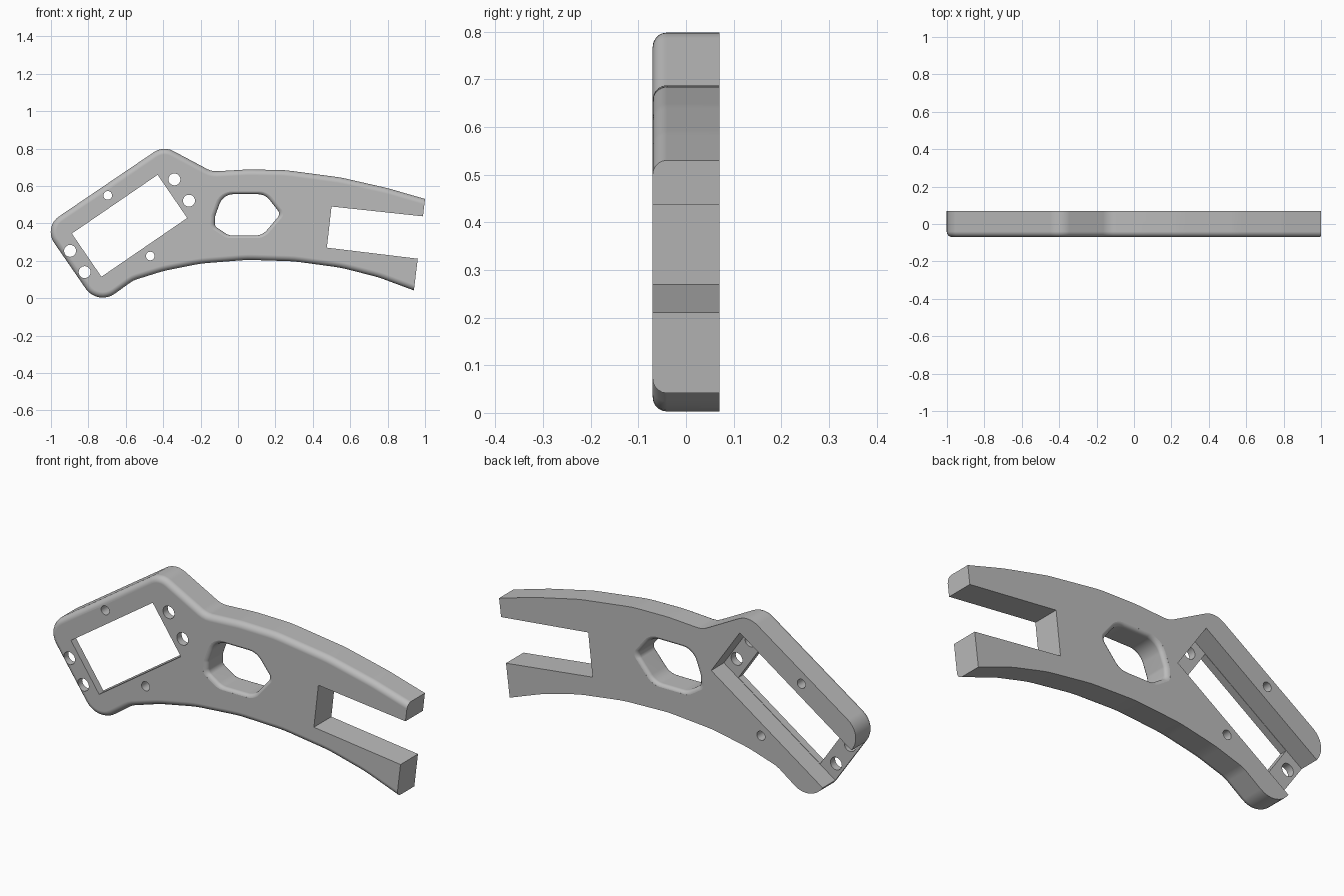
import bpy, bmesh
from math import sin, cos, tan, pi, radians
from mathutils import Vector, Matrix

if "Cube" in bpy.data.objects:
    bpy.data.objects.remove(bpy.data.objects["Cube"], do_unlink=True)

HALF = 0.07      # half thickness of the plate
FILLET = 0.03    # rounding of the front rim

grey = bpy.data.materials.new("plain grey")
grey.use_nodes = True
colour = (0.5, 0.5, 0.5, 1)
grey.diffuse_color = colour
grey.node_tree.nodes["Principled BSDF"].inputs["Base Color"].default_value = colour


def rounded(corners):
    """Closed outline from (x, z, radius) corners, each replaced by an arc."""
    out = []
    for i, (x, z, r) in enumerate(corners):
        p = Vector((x, z))
        a = (Vector(corners[i - 1][:2]) - p).normalized()
        b = (Vector(corners[(i + 1) % len(corners)][:2]) - p).normalized()
        turn = pi - a.angle(b)
        if r == 0 or turn < 0.02:
            out.append(p)
            continue
        centre = p + (a + b).normalized() * (r / cos(turn / 2))
        start = p + a * (r * tan(turn / 2)) - centre
        sign = 1 if (-a).cross(b) > 0 else -1
        n = max(2, round(turn / radians(11)))
        for k in range(n + 1):
            out.append(centre + Matrix.Rotation(sign * turn * k / n, 2) @ start)
    return out


def circle(x, z, r, n=24):
    return [Vector((x + r * cos(2 * pi * k / n), z + r * sin(2 * pi * k / n))) for k in range(n)]


def loft(name, rings):
    """Solid through a list of (y, outline) rings."""
    bm = bmesh.new()
    loops = [[bm.verts.new((p.x, y, p.y)) for p in pts] for y, pts in rings]
    n = len(loops[0])
    for lo, hi in zip(loops, loops[1:]):
        for i in range(n):
            j = (i + 1) % n
            bm.faces.new((lo[i], lo[j], hi[j], hi[i]))
    bm.faces.new(loops[0])
    bm.faces.new(loops[-1])
    bmesh.ops.recalc_face_normals(bm, faces=bm.faces)
    if name == "bracket_plate":
        rim = [e for e in bm.edges if all(v.co.y < 0 for v in e.verts)]
        bmesh.ops.bevel(bm, geom=rim, offset=FILLET, segments=5, profile=0.5, affect='EDGES')
    mesh = bpy.data.meshes.new(name)
    bm.to_mesh(mesh)
    bm.free()
    mesh.materials.append(grey)
    ob = bpy.data.objects.new(name, mesh)
    bpy.context.collection.objects.link(ob)
    return ob


def prism(name, pts, y0=-0.2, y1=0.2):
    return loft(name, [(y0, pts), (y1, pts)])


# Plate outline: tilted head on the right-hand side, arched arm to the left
outline = rounded([
    (-0.75, -0.042, 0.11), (-0.56, 0.095, 0.12), (-0.40, 0.145, 0.5), (-0.20, 0.185, 0.6),
    (0.05, 0.205, 0.6), (0.30, 0.197, 0.6), (0.55, 0.163, 0.6), (0.75, 0.112, 0.6),
    (1.02, 0.012, 0), (1.06, 0.513, 0), (0.80, 0.588, 0.6), (0.55, 0.645, 0.6),
    (0.25, 0.685, 0.6), (0.05, 0.688, 0.6), (-0.14, 0.677, 0.1), (-0.399, 0.815, 0.1),
    (-1.041, 0.38, 0.1)])
plate = prism("bracket_plate", outline, -HALF, HALF)

cutters = []

# Trimmed arm ends and the fork slot
cutters.append(prism("end_trim", [Vector(p) for p in
                     ((0.911, -0.2), (1.4, -0.2), (1.4, 0.8), (1.033, 0.8))]))
cutters.append(prism("fork_slot", [Vector(p) for p in
                     ((0.475, 0.27), (1.2, 0.182), (1.2, 0.415), (0.50, 0.49))]))

# Tilted window, with a deeper recess behind its ends for the mounting tabs
turn = Matrix.Rotation(radians(34.4), 2)
middle = Vector((-0.58, 0.387))


def tilted_box(u0, u1, v):
    return [middle + turn @ Vector(p) for p in ((u0, -v), (u1, -v), (u1, v), (u0, v))]


cutters.append(prism("window", tilted_box(-0.278, 0.278, 0.14)))
cutters.append(prism("tab_recess", tilted_box(-0.6, 0.375, 0.142), -0.032, 0.2))

# Screw holes: two pairs at the window ends, one on each long side
for u, v, r in ((0.338, 0.069, 0.032), (0.338, -0.069, 0.032),
                (-0.338, 0.069, 0.032), (-0.338, -0.069, 0.032),
                (-0.004, 0.2, 0.023), (0.0, -0.196, 0.023)):
    c = middle + turn @ Vector((u, v))
    cutters.append(prism("screw_hole", circle(c.x, c.y, r)))

# Grip opening with softened rims on both faces
oval = rounded([(-0.125, 0.385, 0.03), (-0.05, 0.335, 0.07), (0.13, 0.335, 0.08),
                (0.228, 0.45, 0.03), (0.145, 0.556, 0.08), (-0.08, 0.556, 0.08),
                (-0.122, 0.44, 0.04)])
heart = Vector((0.05, 0.445))
soft = 0.02
flare = [(HALF - soft + soft * sin(t), 1 + soft * (1 - cos(t)) / 0.14)
         for t in (radians(a) for a in (0, 22, 45, 68, 85))]
flare.append((HALF + 0.02, flare[-1][1] + 0.02))
profile = [(-y, s) for y, s in reversed(flare)] + flare
cutters.append(loft("grip_opening", [(y, [heart + (p - heart) * s for p in oval])
                                     for y, s in profile]))

# Cut every opening, then drop the cutters
bpy.context.view_layer.objects.active = plate
for ob in bpy.context.selected_objects:
    ob.select_set(False)
plate.select_set(True)
for cutter in cutters:
    cutter.hide_render = True
    mod = plate.modifiers.new("cut", 'BOOLEAN')
    mod.operation = 'DIFFERENCE'
    mod.solver = 'EXACT'
    mod.object = cutter
    bpy.ops.object.modifier_apply(modifier=mod.name)
    bpy.data.objects.remove(cutter, do_unlink=True)

# Smooth rounds, crisp edges
bpy.ops.object.shade_smooth_by_angle(angle=radians(32))
weighted = plate.modifiers.new("flat_faces", 'WEIGHTED_NORMAL')
weighted.weight = 100
weighted.keep_sharp = True
